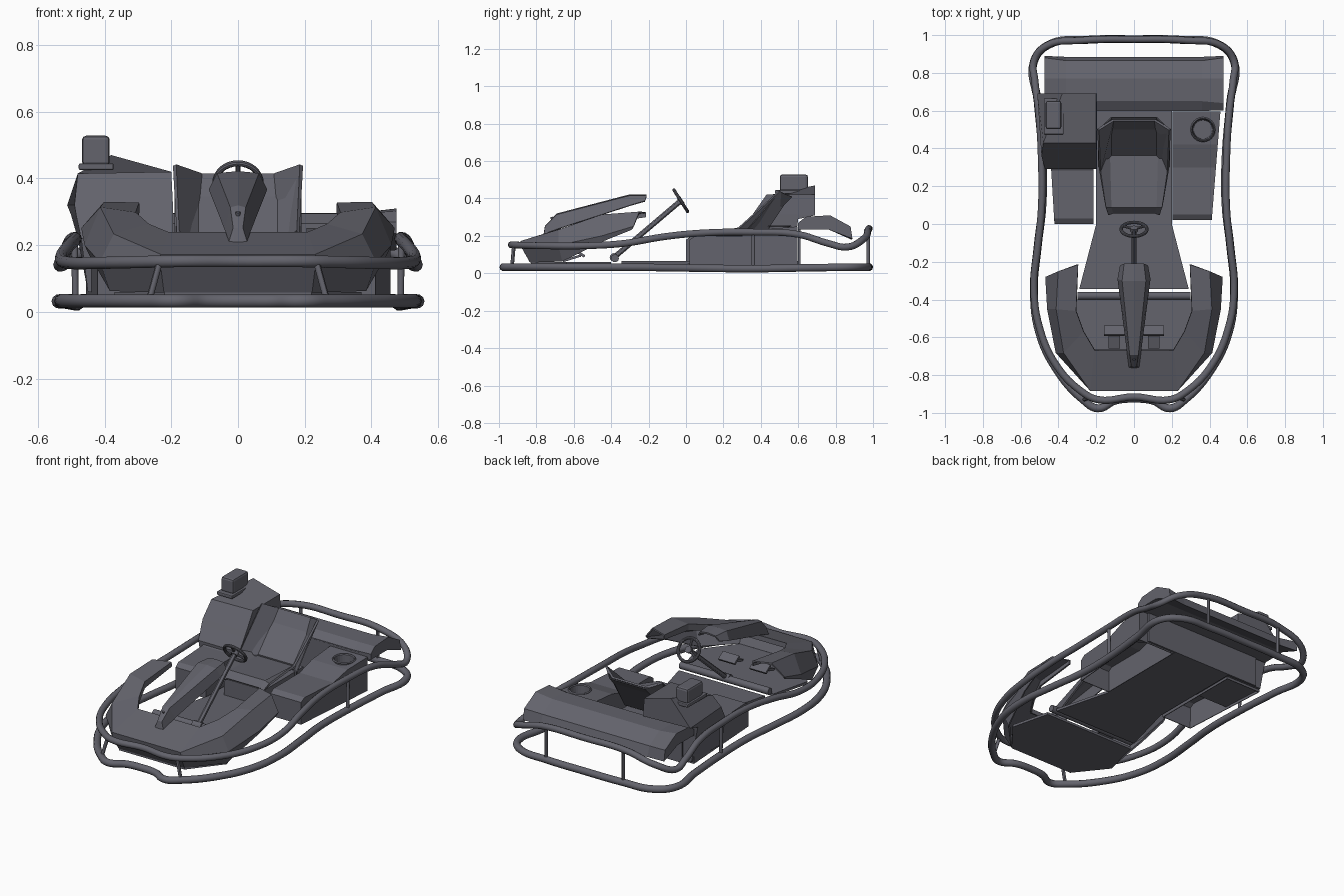
import bpy, bmesh, math
from mathutils import Vector

if "Cube" in bpy.data.objects:
    bpy.data.objects.remove(bpy.data.objects["Cube"])


def loft(name, rows, ring=False, caps=False, thick=0.0, mirror=False):
    """Skin a list of equally long point rows."""
    bm = bmesh.new()
    vs = [[bm.verts.new(p) for p in r] for r in rows]
    n = len(rows[0])
    for a, b in zip(vs, vs[1:]):
        for i in range(n if ring else n - 1):
            j = (i + 1) % n
            bm.faces.new((a[i], a[j], b[j], b[i]))
    if caps:
        bm.faces.new(vs[0])
        bm.faces.new(vs[-1])
    if mirror:
        g = bmesh.ops.duplicate(bm, geom=bm.verts[:] + bm.faces[:])['geom']
        for v in g:
            if isinstance(v, bmesh.types.BMVert):
                v.co.x *= -1
        bmesh.ops.remove_doubles(bm, verts=bm.verts, dist=0.0005)
    bmesh.ops.recalc_face_normals(bm, faces=bm.faces)
    me = bpy.data.meshes.new(name)
    bm.to_mesh(me)
    bm.free()
    ob = bpy.data.objects.new(name, me)
    bpy.context.collection.objects.link(ob)
    if thick:
        m = ob.modifiers.new('thickness', 'SOLIDIFY')
        m.thickness = thick
        m.offset = 0
    return ob


def plate(name, half, z0, z1):
    """Flat slab from the right half of its outline."""
    pts = half + [(-x, y) for x, y in reversed(half)]
    return loft(name, [[(x, y, z) for x, y in pts] for z in (z0, z1)], True, True)


def box(name, c, s, bevel=0, rx=0):
    bpy.ops.mesh.primitive_cube_add(size=1, location=c, rotation=(rx, 0, 0))
    ob = bpy.context.object
    ob.name = name
    ob.scale = s
    bpy.ops.object.transform_apply(location=False, rotation=False, scale=True)
    if bevel:
        m = ob.modifiers.new('bevel', 'BEVEL')
        m.width, m.segments = bevel, 2
    return ob


def rod(name, a, b, r, sides=12):
    a, b = Vector(a), Vector(b)
    bpy.ops.mesh.primitive_cylinder_add(vertices=sides, radius=r, depth=(b - a).length, location=(a + b) / 2)
    ob = bpy.context.object
    ob.name = name
    ob.rotation_euler = (b - a).to_track_quat('Z', 'Y').to_euler()
    bpy.ops.object.shade_smooth_by_angle()
    return ob


def loop_tube(name, half, r):
    """Closed smooth tube, half path runs from front centre to rear centre."""
    pts = half + [(-x, y, z) for x, y, z in half[-2:0:-1]]
    cu = bpy.data.curves.new(name, 'CURVE')
    cu.dimensions = '3D'
    cu.bevel_depth, cu.bevel_resolution, cu.resolution_u = r, 3, 6
    sp = cu.splines.new('BEZIER')
    sp.bezier_points.add(len(pts) - 1)
    for bp, p in zip(sp.bezier_points, pts):
        bp.co = p
        bp.handle_left_type = bp.handle_right_type = 'AUTO'
    sp.use_cyclic_u = True
    ob = bpy.data.objects.new(name, cu)
    bpy.context.collection.objects.link(ob)


# Bumper loops, the lower one sags a little amidships
loop_tube('lower_bumper', [(x, y, .033 - .009 * max(0, 1 - abs(y - .3) / .6)) for x, y in [
    (0, -.925), (.1, -.935), (.19, -.976), (.27, -.93), (.41, -.77), (.5, -.58), (.53, -.36),
    (.51, -.12), (.485, .1), (.485, .35), (.51, .65), (.53, .86), (.45, .95), (.25, .975), (0, .978)]], .021)
loop_tube('upper_bumper', [
    (0, -.915, .152), (.19, -.93, .152), (.28, -.885, .15), (.41, -.75, .147), (.5, -.55, .147),
    (.53, -.33, .16), (.51, -.12, .195), (.49, .08, .215), (.49, .35, .22), (.505, .6, .208),
    (.525, .76, .16), (.53, .86, .14), (.46, .945, .18), (.28, .972, .23), (0, .978, .236)], .019)

# Struts between the loops
for s in (-1, 1):
    for a, b in [((.265, -.93, .04), (.235, -.92, .15)), ((.487, .36, .03), (.49, .36, .22)),
                 ((.26, .974, .03), (.26, .974, .23))]:
        rod('bumper_strut', (s * a[0], *a[1:]), (s * b[0], *b[1:]), .01)

# Front fairing: lip, inner top, ridge, outer edge, bottom edge
loft('front_fairing', [
    [(0, -.67, .21), (0, -.67, .235), (0, -.88, .17), (0, -.875, .14), (0, -.83, .06)],
    [(.21, -.67, .21), (.21, -.67, .235), (.23, -.88, .17), (.23, -.875, .14), (.22, -.83, .06)],
    [(.27, -.57, .23), (.27, -.57, .26), (.37, -.68, .23), (.41, -.68, .15), (.38, -.66, .065)],
    [(.31, -.46, .26), (.31, -.46, .295), (.41, -.45, .31), (.455, -.45, .2), (.44, -.45, .17)],
    [(.3, -.215, .3), (.3, -.215, .325), (.4, -.25, .325), (.465, -.28, .25), (.46, -.29, .235)],
], thick=.01, mirror=True)

# Floor and front pan
plate('front_pan', [(.31, -.4), (.37, -.64), (.22, -.83)], .045, .06)
plate('floor', [(.29, -.345), (.2, 0), (.2, .6)], .05, .065)
rod('cross_tube', (-.3, -.38, .08), (.3, -.38, .08), .021, 16)

# Steering hood
loft('steering_hood', [
    [(0, -.757, .207), (.012, -.757, .207), (.024, -.757, .207)],
    [(0, -.75, .25), (.012, -.75, .25), (.025, -.755, .21)],
    [(0, -.69, .315), (.02, -.69, .31), (.035, -.66, .245)],
    [(0, -.3, .417), (.06, -.3, .412), (.083, -.29, .365)],
    [(0, -.21, .417), (.05, -.21, .412), (.07, -.22, .385)],
], thick=.01, mirror=True)
rod('hood_bolt', (0, -.71, .28), (0, -.72, .30), .007)

# Steering column and wheel
hub = Vector((0, -.028, .388))
axis = Vector((0, .125, .08)).normalized()
rod('steering_column', (0, -.385, .085), hub, .014)
rod('column_base', (-.03, -.385, .085), (.03, -.385, .085), .023)
quat = axis.to_track_quat('Z', 'Y')
bpy.ops.mesh.primitive_torus_add(major_radius=.068, minor_radius=.009, major_segments=32, minor_segments=10,
                                 location=hub, rotation=quat.to_euler())
bpy.context.object.name = 'steering_wheel'
bpy.ops.object.shade_smooth_by_angle()
rod('wheel_hub', hub - axis * .012, hub + axis * .01, .02, 16)
for k in range(3):
    t = math.pi * (.5 + k * 2 / 3)
    rod('wheel_spoke', hub, hub + quat @ Vector((.066 * math.cos(t), .066 * math.sin(t), 0)), .007, 8)

# Pedals
for s in (-.105, .105):
    box('pedal', (s, -.565, .105), (.11, .055, .014), rx=-.6)
    box('pedal_arm', (s, -.61, .08), (.06, .1, .012), rx=.3)

# Seat
seat_rows = []
for (cy, cz, hw), (wx, wy, wz) in [
        ((.06, .17, .11), (.135, .05, .16)), ((.09, .205, .12), (.15, .09, .195)),
        ((.4, .185, .13), (.18, .28, .24)), ((.55, .412, .11), (.19, .5, .44))]:
    seat_rows.append([(-wx, wy, wz), (-hw, cy, cz), (hw, cy, cz), (wx, wy, wz)])
loft('seat', seat_rows, thick=.012)
loft('seat_back_shell', [[(x, .5 + d, z), (x, .3 + d, .2), (x * .95, .32 + d, .07)]
                         for x, d, z in ((-.188, 0, .435), (-.12, .065, .41), (.12, .065, .41), (.188, 0, .435))],
     thick=.006)
box('seat_base', (0, .25, .115), (.27, .38, .1))

# Side pods, open underneath
pod = [(.02, .045), (.02, .18), (.05, .2), (.3, .2), (.42, .235), (.595, .25), (.595, .045)]
right = loft('right_pod', [[(x0 + k * y, y, z) for y, z in pod] for x0, k in ((.205, 0), (.41, .08))], caps=True)
left = loft('left_pod', [[(-x0 - k * y, y - .02, z) for y, z in pod] for x0, k in ((.215, 0), (.42, .06))], caps=True)
for ob in (right, left):
    m = ob.modifiers.new('thickness', 'SOLIDIFY')
    m.thickness = .006

# Fuel filler recess
cut = rod('filler_cutter', (.365, .5, .2), (.365, .5, .3), .056, 24)
cut.hide_render = True
cut.hide_set(True)
m = right.modifiers.new('filler_hole', 'BOOLEAN')
m.object, m.operation = cut, 'DIFFERENCE'
circle = [(math.cos(i * math.tau / 24), math.sin(i * math.tau / 24)) for i in range(24)]
loft('filler_cup', [[(.365 + r * c, .5 + r * s, z) for c, s in circle]
                    for r, z in ((.066, .25), (.06, .256), (.055, .25), (.05, .13), (.001, .13))], True)

# Engine cover with air box, its rear overhangs
loft('engine_cover', [
    [(-.45, .3, .06), (-.2, .3, .06), (-.2, .59, .06), (-.45, .59, .06)],
    [(-.47, .29, .22), (-.195, .29, .22), (-.195, .59, .22), (-.48, .59, .22)],
    [(-.485, .34, .29), (-.195, .34, .29), (-.195, .6, .29), (-.5, .6, .29)],
    [(-.49, .36, .32), (-.195, .36, .32), (-.195, .69, .31), (-.512, .69, .32)],
    [(-.48, .43, .415), (-.2, .43, .42), (-.2, .69, .42), (-.38, .69, .47)]], True, True)
box('air_box_base', (-.425, .57, .435), (.105, .19, .02), .005)
box('air_box', (-.426, .577, .483), (.083, .15, .09), .012)

# Rear cover with raised ends, and the wall in front of it
end = [(.6, .235), (.6, .27), (.64, .302), (.77, .31), (.88, .25), (.89, .185), (.76, .235)]
mid = [(.6, .235), (.6, .265), (.65, .295), (.77, .297), (.865, .24), (.885, .18), (.76, .235)]
loft('rear_cover', [[(x, y, z) for y, z in p] for x, p in
                    ((-.475, end), (-.36, mid), (.36, mid), (.475, end))], True, True)
box('rear_bulkhead', (0, .605, .155), (.8, .012, .21))

# Dark grey finish on everything
mat = bpy.data.materials.new('dark_grey')
mat.diffuse_color = (.125, .125, .15, 1)
mat.use_nodes = True
mat.node_tree.nodes["Principled BSDF"].inputs["Base Color"].default_value = mat.diffuse_color
for ob in bpy.data.objects:
    ob.data.materials.append(mat)
